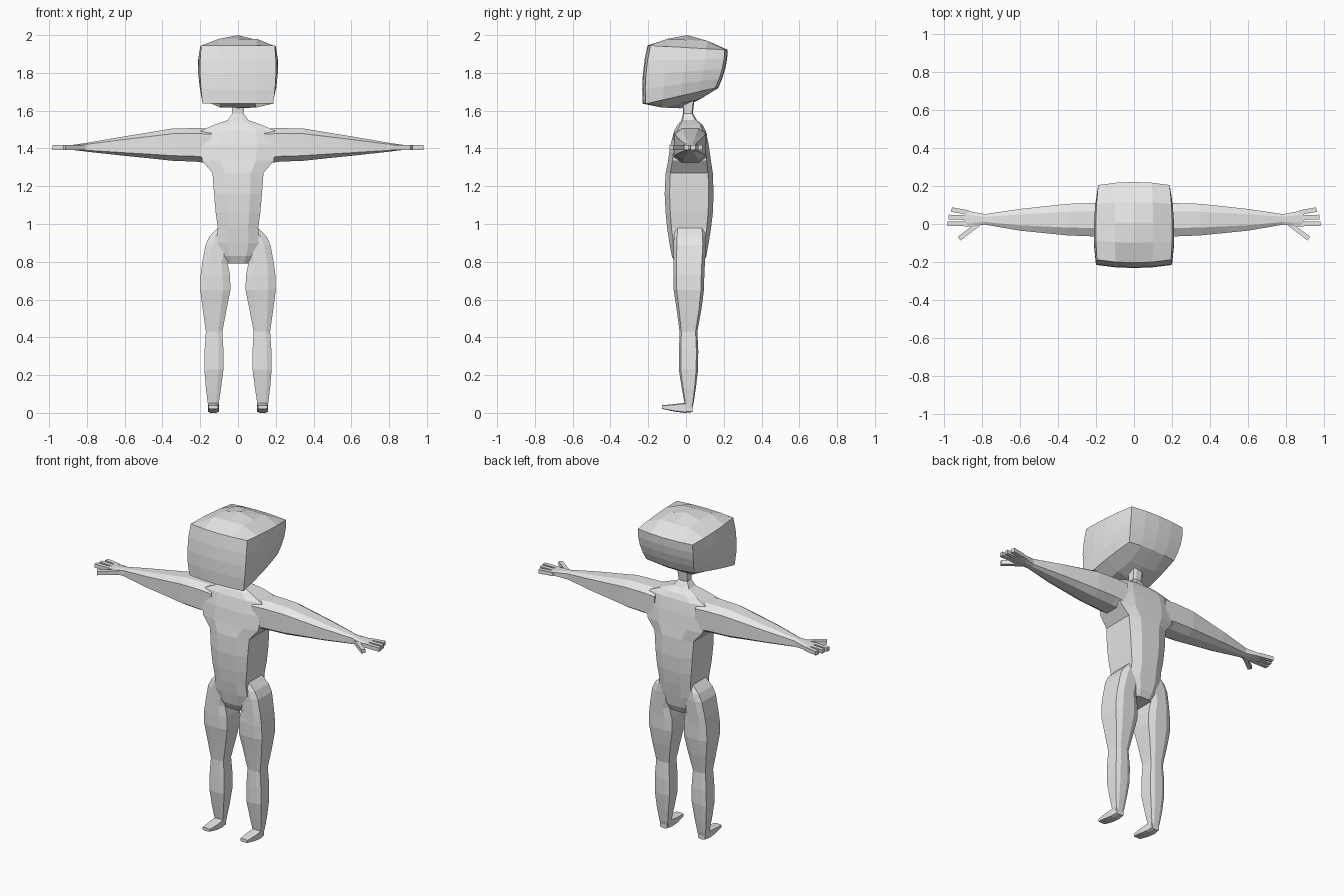
import bpy, bmesh
from mathutils import Vector

grey = bpy.data.materials.new("pale_grey")
grey.diffuse_color = (0.8, 0.8, 0.8, 1)


def finish(bm, name, mirror=False):
    bmesh.ops.recalc_face_normals(bm, faces=bm.faces)
    mesh = bpy.data.meshes.new(name)
    bm.to_mesh(mesh)
    bm.free()
    mesh.materials.append(grey)
    obj = bpy.data.objects.new(name, mesh)
    bpy.context.collection.objects.link(obj)
    if mirror:
        obj.modifiers.new("mirror", 'MIRROR')
    return obj


def section(a0, a1, b0, b1, crown=0.1):
    """Boxy eight-point outline, slightly crowned on its two b sides."""
    c, w, d = (a0 + a1) / 2, (a1 - a0) / 2, (b1 - b0) * crown
    return [(a0, b0 + d), (c - w * 0.5, b0), (c + w * 0.5, b0), (a1, b0 + d),
            (a1, b1 - d), (c + w * 0.5, b1), (c - w * 0.5, b1), (a0, b1 - d)]


def loft(bm, rings):
    """Skin a list of equal point rings and cap both ends."""
    loops = [[bm.verts.new(p) for p in ring] for ring in rings]
    for lo, hi in zip(loops, loops[1:]):
        n = len(lo)
        for i in range(n):
            j = (i + 1) % n
            bm.faces.new((lo[i], lo[j], hi[j], hi[i]))
    bm.faces.new(loops[0])
    bm.faces.new(loops[-1])


# Torso and neck: height, half width, front, back
torso = [(0.79, 0.062, -0.055, 0.09), (0.83, 0.085, -0.075, 0.108),
         (0.90, 0.11, -0.088, 0.12), (0.98, 0.107, -0.1, 0.133),
         (1.06, 0.118, -0.108, 0.142), (1.16, 0.127, -0.113, 0.146),
         (1.27, 0.135, -0.108, 0.142), (1.335, 0.19, -0.095, 0.132),
         (1.42, 0.2, -0.082, 0.12), (1.495, 0.195, -0.062, 0.104),
         (1.525, 0.125, -0.045, 0.088), (1.55, 0.055, -0.025, 0.058),
         (1.585, 0.03, -0.016, 0.036), (1.66, 0.034, -0.02, 0.045)]
bm = bmesh.new()
loft(bm, [[(x, y, z) for x, y in section(-w, w, f, b)] for z, w, f, b in torso])
finish(bm, "torso")

# Legs: height, inner side, outer side, front, back
leg = [(0.98, 0.02, 0.107, -0.06, 0.1), (0.935, 0.02, 0.15, -0.064, 0.105),
       (0.89, 0.03, 0.172, -0.066, 0.106), (0.79, 0.055, 0.19, -0.066, 0.1),
       (0.73, 0.042, 0.198, -0.067, 0.097), (0.65, 0.04, 0.2, -0.065, 0.095),
       (0.55, 0.06, 0.187, -0.05, 0.082), (0.43, 0.083, 0.17, -0.034, 0.06),
       (0.33, 0.077, 0.177, -0.037, 0.065), (0.23, 0.077, 0.178, -0.038, 0.064),
       (0.13, 0.09, 0.17, -0.022, 0.052), (0.05, 0.102, 0.16, -0.008, 0.04),
       (0.012, 0.105, 0.155, -0.006, 0.03)]
bm = bmesh.new()
loft(bm, [[(x, y, z) for x, y in section(i, o, f, b)] for z, i, o, f, b in leg])
finish(bm, "legs", True)

# Feet: depth, inner side, outer side, bottom, top
foot = [(0.034, 0.107, 0.155, 0.004, 0.05), (-0.008, 0.102, 0.16, 0, 0.053),
        (-0.06, 0.1, 0.16, 0.007, 0.047), (-0.128, 0.106, 0.155, 0.021, 0.04)]
bm = bmesh.new()
loft(bm, [[(x, y, z) for x, z in section(i, o, f, b)] for y, i, o, f, b in foot])
finish(bm, "feet", True)

# Arms and palms: distance out, front, back, bottom, top
arm = [(0.14, -0.066, 0.112, 1.32, 1.505), (0.22, -0.065, 0.11, 1.33, 1.508),
       (0.35, -0.06, 0.106, 1.335, 1.505), (0.47, -0.048, 0.093, 1.348, 1.485),
       (0.6, -0.035, 0.079, 1.361, 1.464), (0.7, -0.018, 0.064, 1.372, 1.447),
       (0.785, -0.003, 0.052, 1.381, 1.432), (0.84, -0.012, 0.062, 1.388, 1.424),
       (0.895, -0.012, 0.073, 1.394, 1.416)]
bm = bmesh.new()
loft(bm, [[(x, y, z) for y, z in section(f, b, lo, hi, 0.16)] for x, f, b, lo, hi in arm])
finish(bm, "arms", True)

# Fingers: straight square bars from palm to tip, thumb first
bm = bmesh.new()
for start, tip in [((0.81, 0.006), (0.92, -0.077)), ((0.875, 0.0), (0.982, 0.001)),
                   ((0.875, 0.033), (0.975, 0.037)), ((0.87, 0.06), (0.96, 0.076))]:
    a, b = Vector((*start, 1.405)), Vector((*tip, 1.405))
    side = (b - a).cross(Vector((0, 0, 1))).normalized() * 0.012
    up = Vector((0, 0, 0.012))
    loft(bm, [[p - side - up, p + side - up, p + side + up, p - side + up] for p in (a, b)])
finish(bm, "fingers", True)

# Head: a subdivided cube shaped by tapering each corner and bulging each side
bm = bmesh.new()
bmesh.ops.create_cube(bm, size=2)
bmesh.ops.subdivide_edges(bm, edges=bm.edges[:], cuts=3, use_grid_fill=True)


def mix(a, b, t):
    return a + (b - a) * (t + 1) / 2


for v in bm.verts:
    u, d, h = v.co
    x = u * mix(mix(0.187, 0.195, h), mix(0.165, 0.188, h), d)
    x *= 1 + 0.1 * (1 - d * d) * (0.5 + 0.5 * (1 - h * h)) + 0.05 * (1 - h * h)
    y = mix(mix(-0.213, -0.188, h), mix(0.155, 0.205, h), d)
    y += d * 0.016 * (1 - u * u) + 0.012 * d * (1 - h * h)
    z = mix(mix(1.637, 1.72, d), mix(1.945, 1.922, d), h)
    z += h * 0.066 * (1 - max(abs(u), abs(d)) ** 1.4)
    v.co = (x, y, z)
finish(bm, "head")
